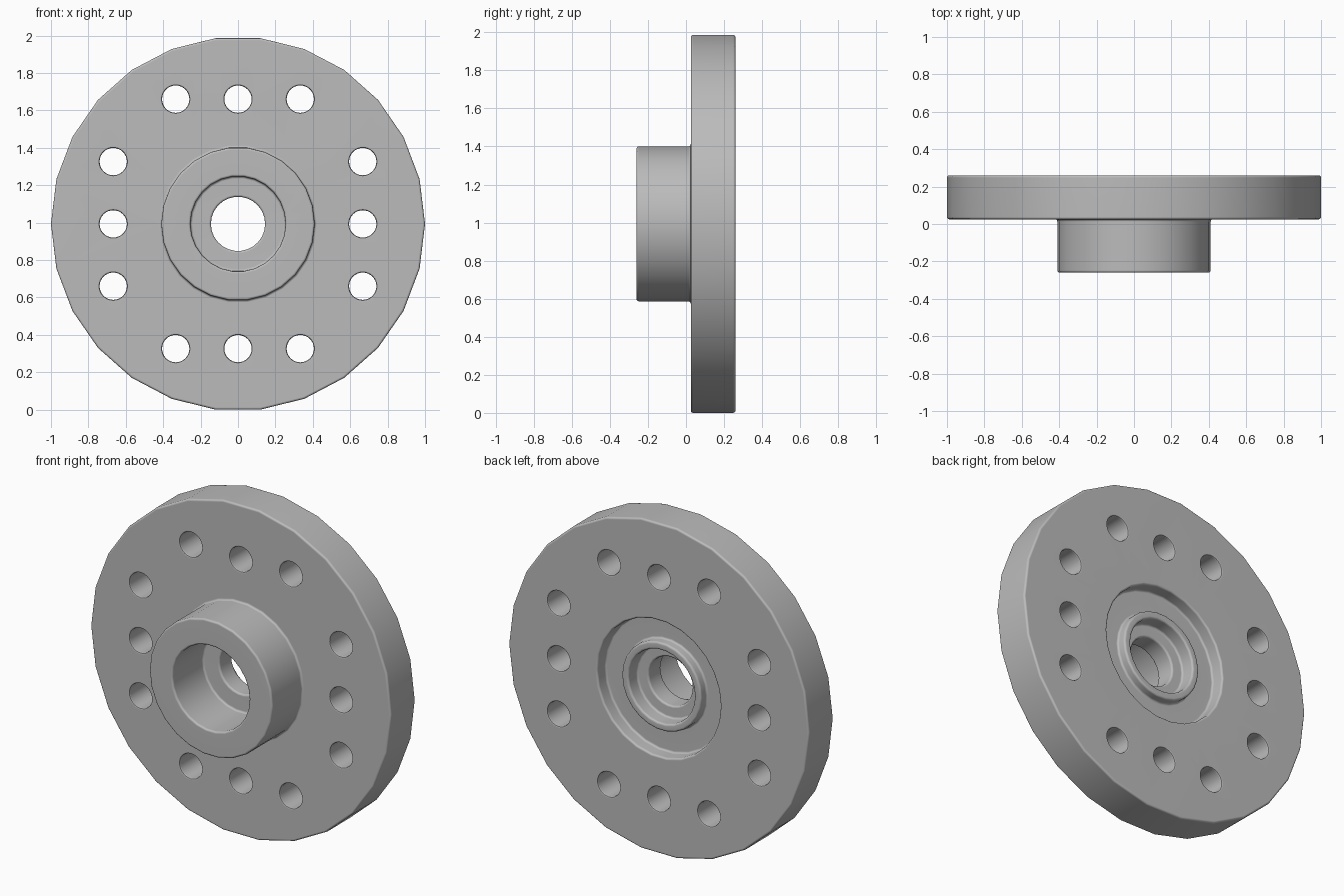
import bpy
import math

cube = bpy.data.objects.get("Cube")
if cube:
    bpy.data.objects.remove(cube, do_unlink=True)

CENTRE_Z = 0.993

metal = bpy.data.materials.new("plain grey metal")
metal.use_nodes = True
grey = (0.5, 0.5, 0.5, 1)
metal.diffuse_color = grey
metal.node_tree.nodes["Principled BSDF"].inputs["Base Color"].default_value = grey


def lathe(name, profile, sides, x=0, z=CENTRE_Z):
    """Revolve a closed (radius, y) outline about the y axis through (x, z)."""
    verts, faces, n = [], [], len(profile)
    for i in range(sides):
        a = 2 * math.pi * i / sides
        verts += [(x + r * math.cos(a), y, z + r * math.sin(a)) for r, y in profile]
        j = (i + 1) % sides
        faces += [(i * n + k, i * n + (k + 1) % n, j * n + (k + 1) % n, j * n + k)
                  for k in range(n)]
    mesh = bpy.data.meshes.new(name)
    mesh.from_pydata(verts, [], faces)
    mesh.materials.append(metal)
    obj = bpy.data.objects.new(name, mesh)
    bpy.context.collection.objects.link(obj)
    select(obj)
    bpy.ops.object.mode_set(mode='EDIT')
    bpy.ops.mesh.select_all(action='SELECT')
    bpy.ops.mesh.remove_doubles(threshold=0.0001)
    bpy.ops.mesh.normals_make_consistent(inside=False)
    bpy.ops.object.mode_set(mode='OBJECT')
    return obj


def select(obj):
    bpy.ops.object.select_all(action='DESELECT')
    obj.select_set(True)
    bpy.context.view_layer.objects.active = obj


# Flange plate, hub, stepped bore and rear recess with its raised lip
outline = [
    (0.145, 0.03), (0.255, 0.03), (0.255, -0.26), (0.41, -0.26),
    (0.41, 0.025), (1.0, 0.025), (1.0, 0.26), (0.41, 0.26),
    (0.41, 0.18), (0.265, 0.18), (0.265, 0.235), (0.22, 0.235),
    (0.22, 0.15), (0.145, 0.15),
]
flange = lathe("hub_flange", outline, 26)
bevel = flange.modifiers.new("rounded edges", 'BEVEL')
bevel.width = 0.012
bevel.segments = 3
bevel.limit_method = 'ANGLE'
bevel.angle_limit = math.radians(40)
bpy.ops.object.modifier_apply(modifier=bevel.name)

# Bolt holes: three along each side of a square, with eased rims
third, two_thirds = 0.333, 0.667
spots = []
for along in (-third, 0, third):
    for side in (-two_thirds, two_thirds):
        spots += [(along, side), (side, along)]
drill = [(0, -0.05), (0.083, -0.05), (0.083, 0.025), (0.076, 0.028), (0.073, 0.036),
         (0.073, 0.249), (0.076, 0.257), (0.083, 0.26), (0.083, 0.33), (0, 0.33)]
for x, z in spots:
    cutter = lathe("bolt_hole_cutter", drill, 32, x, CENTRE_Z + z)
    cutter.hide_render = True
    select(flange)
    cut = flange.modifiers.new("bolt hole", 'BOOLEAN')
    cut.operation = 'DIFFERENCE'
    cut.solver = 'EXACT'
    cut.object = cutter
    bpy.ops.object.modifier_apply(modifier=cut.name)
    bpy.data.objects.remove(cutter, do_unlink=True)

# Smooth round walls, clean flat faces
select(flange)
bpy.ops.object.shade_smooth_by_angle(angle=math.radians(40))
weighted = flange.modifiers.new("clean shading", 'WEIGHTED_NORMAL')
weighted.keep_sharp = True
